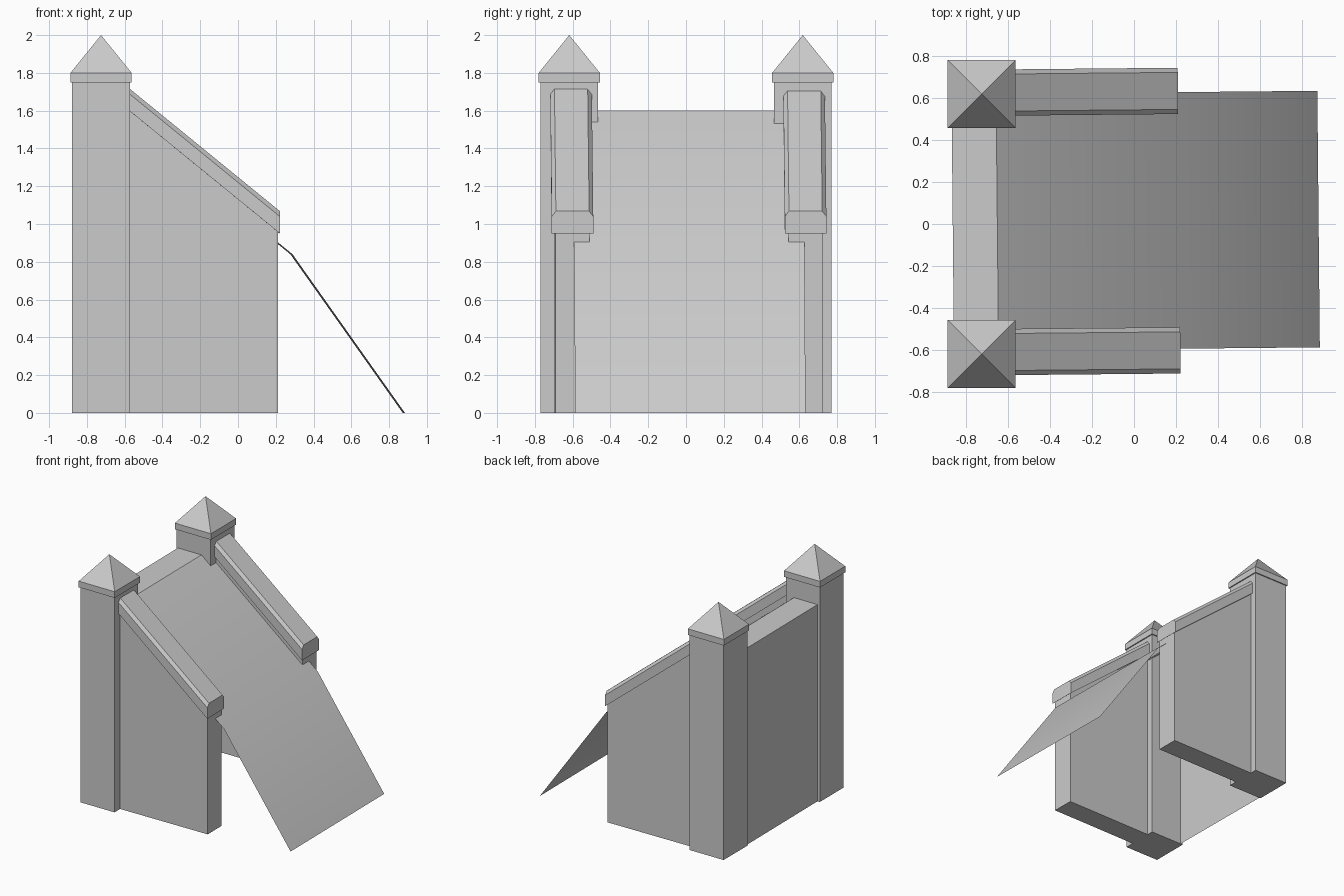
import bpy
import bmesh
import math
from mathutils import Matrix

cube = bpy.data.objects.get("Cube")
if cube:
    bpy.data.objects.remove(cube, do_unlink=True)

stone = bpy.data.materials.new("grey_stone")
stone.use_nodes = True
GREY = (0.6, 0.6, 0.6, 1)
stone.diffuse_color = GREY
stone.node_tree.nodes["Principled BSDF"].inputs["Base Color"].default_value = GREY

SKEW = Matrix.Rotation(math.radians(0.55), 4, "Z")  # slight turn of ramp and walls
SIDE_Y = 0.617                                      # side wall centre line


def finish(bm, name, turn=False):
    bmesh.ops.recalc_face_normals(bm, faces=bm.faces)
    if turn:
        bm.transform(SKEW)
    mesh = bpy.data.meshes.new(name)
    bm.to_mesh(mesh)
    bm.free()
    mesh.materials.append(stone)
    obj = bpy.data.objects.new(name, mesh)
    bpy.context.collection.objects.link(obj)
    return obj


def box(bm, cx, cy, half, z0, z1):
    m = Matrix.Translation((cx, cy, (z0 + z1) / 2)) @ Matrix.Diagonal((2 * half, 2 * half, z1 - z0, 1))
    bmesh.ops.create_cube(bm, size=1, matrix=m)


def extruded(profile, y0, y1, solid=True):
    """Extrude an x-z profile along y, as a solid or an open sheet."""
    bm = bmesh.new()
    near = [bm.verts.new((x, y0, z)) for x, z in profile]
    if solid:
        geom = [bm.faces.new(near)]
    else:
        geom = [bm.edges.new(pair) for pair in zip(near, near[1:])]
    res = bmesh.ops.extrude_face_region(bm, geom=geom) if solid else \
        bmesh.ops.extrude_edge_only(bm, edges=geom)
    moved = [v for v in res["geom"] if isinstance(v, bmesh.types.BMVert)]
    bmesh.ops.translate(bm, verts=moved, vec=(0, y1 - y0, 0))
    return bm


def pillar(name, y):
    # Square shaft, cap slab and pyramid roof
    bm = bmesh.new()
    x = -0.725
    box(bm, x, y, 0.153, 0, 1.75)
    box(bm, x, y, 0.162, 1.75, 1.8)
    roof = Matrix.Translation((x, y, 1.9)) @ Matrix.Rotation(math.radians(45), 4, "Z")
    bmesh.ops.create_cone(bm, cap_ends=False, segments=4, radius1=0.162 * math.sqrt(2),
                          radius2=0, depth=0.2, matrix=roof)
    bmesh.ops.remove_doubles(bm, verts=bm.verts, dist=0.0005)
    finish(bm, name)


def side_wall(name, y):
    # Wall with a sloping top
    bm = extruded([(-0.7, 0), (0.205, 0), (0.205, 0.98), (-0.7, 1.72)], y - 0.09, y + 0.09)
    finish(bm, name, True)


def coping(name, y):
    # Sloping rail with chamfered upper long edges
    bm = extruded([(-0.65, 1.655), (0.215, 0.95), (0.215, 1.068), (-0.65, 1.773)],
                  y - 0.11, y + 0.11)
    tops = [e for e in bm.edges
            if abs(e.verts[0].co.x - e.verts[1].co.x) > 0.5
            and min((v.co.z - 1.068) + (v.co.x - 0.215) * 0.815 for v in e.verts) > -0.01]
    bmesh.ops.bevel(bm, geom=tops, offset=0.022, segments=1, affect="EDGES")
    finish(bm, name, True)


for side, s in (("left", 1), ("right", -1)):
    pillar(f"{side}_pillar", s * 0.618)
    side_wall(f"{side}_wall", s * SIDE_Y + 0.014)
    coping(f"{side}_coping", s * SIDE_Y + 0.014)

# Thin sheet: back wall, flat platform and ramp
ramp_profile = [(-0.862, 0), (-0.862, 1.6), (-0.65, 1.6), (0.283, 0.84), (0.878, 0)]
ramp = finish(extruded(ramp_profile, -0.595, 0.625, solid=False), "ramp_sheet", True)
bpy.ops.object.select_all(action="DESELECT")
ramp.select_set(True)
bpy.context.view_layer.objects.active = ramp
bpy.ops.object.shade_smooth_by_angle(angle=math.radians(30))
